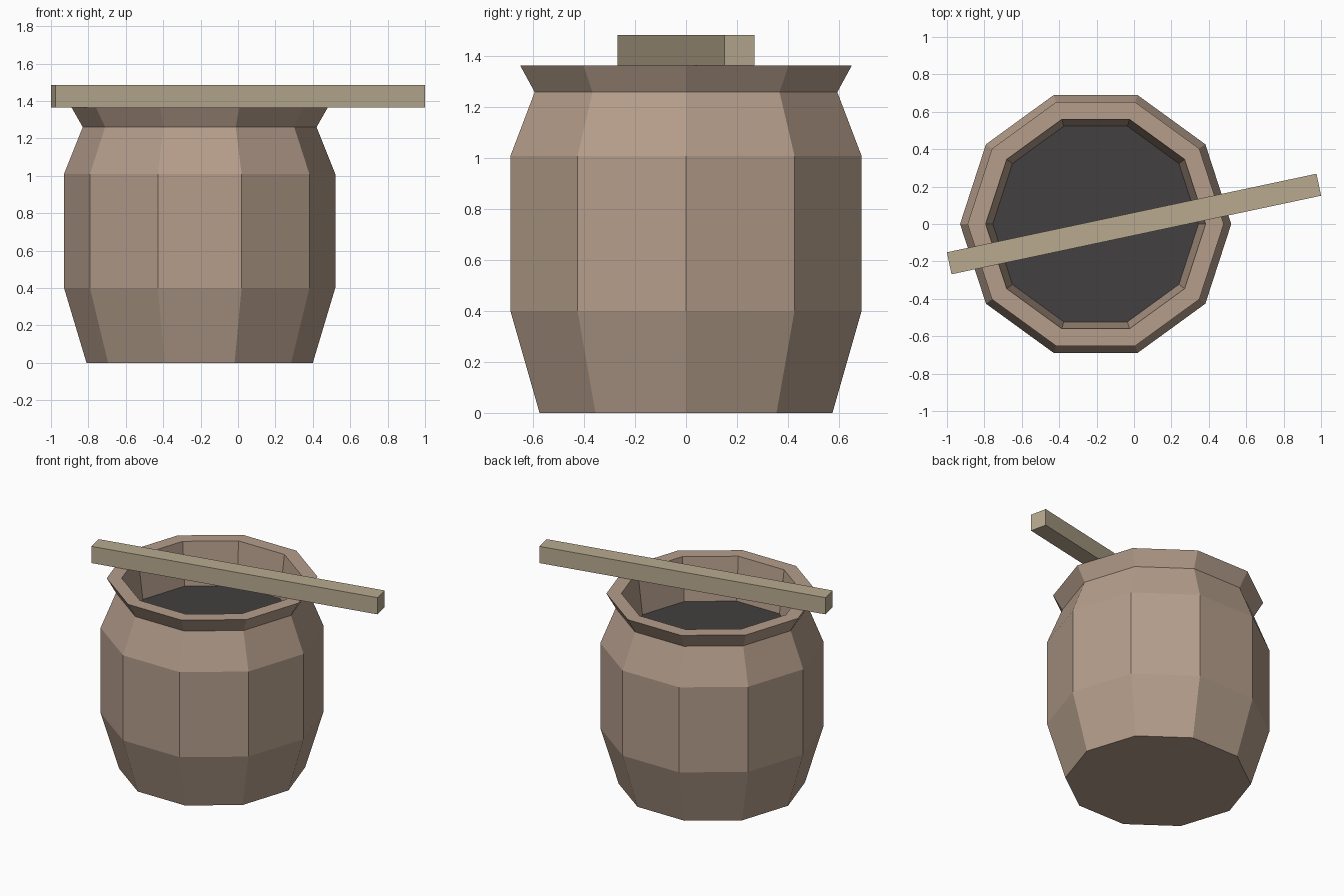
import bpy, bmesh, math

if "Cube" in bpy.data.objects:
    bpy.data.objects.remove(bpy.data.objects["Cube"])

SIDES = 10
CX = -0.205  # pot axis


def material(name, rgb):
    m = bpy.data.materials.new(name)
    m.diffuse_color = (*rgb, 1)
    m.use_nodes = True
    m.node_tree.nodes["Principled BSDF"].inputs["Base Color"].default_value = m.diffuse_color
    return m


def add_object(name, bm, mat):
    bmesh.ops.recalc_face_normals(bm, faces=bm.faces)
    me = bpy.data.meshes.new(name)
    bm.to_mesh(me)
    bm.free()
    ob = bpy.data.objects.new(name, me)
    me.materials.append(mat)
    bpy.context.collection.objects.link(ob)
    return ob


def ring(bm, r, z):
    return [bm.verts.new((r * math.cos(math.tau * i / SIDES),
                          r * math.sin(math.tau * i / SIDES), z)) for i in range(SIDES)]


clay = material("clay", (0.46, 0.34, 0.26))
wood = material("wood", (0.48, 0.40, 0.28))
dark = material("dark_contents", (0.055, 0.05, 0.05))

# Pot: outer profile, flared rim, then inner wall down to the contents
profile = [(0.605, 0), (0.725, 0.40), (0.725, 1.01), (0.625, 1.26),
           (0.685, 1.365), (0.588, 1.365), (0.55, 1.06)]
bm = bmesh.new()
rings = [ring(bm, r, z) for r, z in profile]
for a, b in zip(rings, rings[1:]):
    for i in range(SIDES):
        j = (i + 1) % SIDES
        bm.faces.new((a[i], a[j], b[j], b[i]))
bm.faces.new(rings[0][::-1])
cap = bm.faces.new(rings[-1])
cap.material_index = 1
pot = add_object("pot", bm, clay)
pot.data.materials.append(dark)
pot.location.x = CX

# Stick resting across the rim
bm = bmesh.new()
bmesh.ops.create_cube(bm, size=1)
bmesh.ops.scale(bm, vec=(2.02, 0.12, 0.12), verts=bm.verts)
stick = add_object("stick", bm, wood)
stick.location.z = 1.425
stick.rotation_euler.z = math.radians(12)
